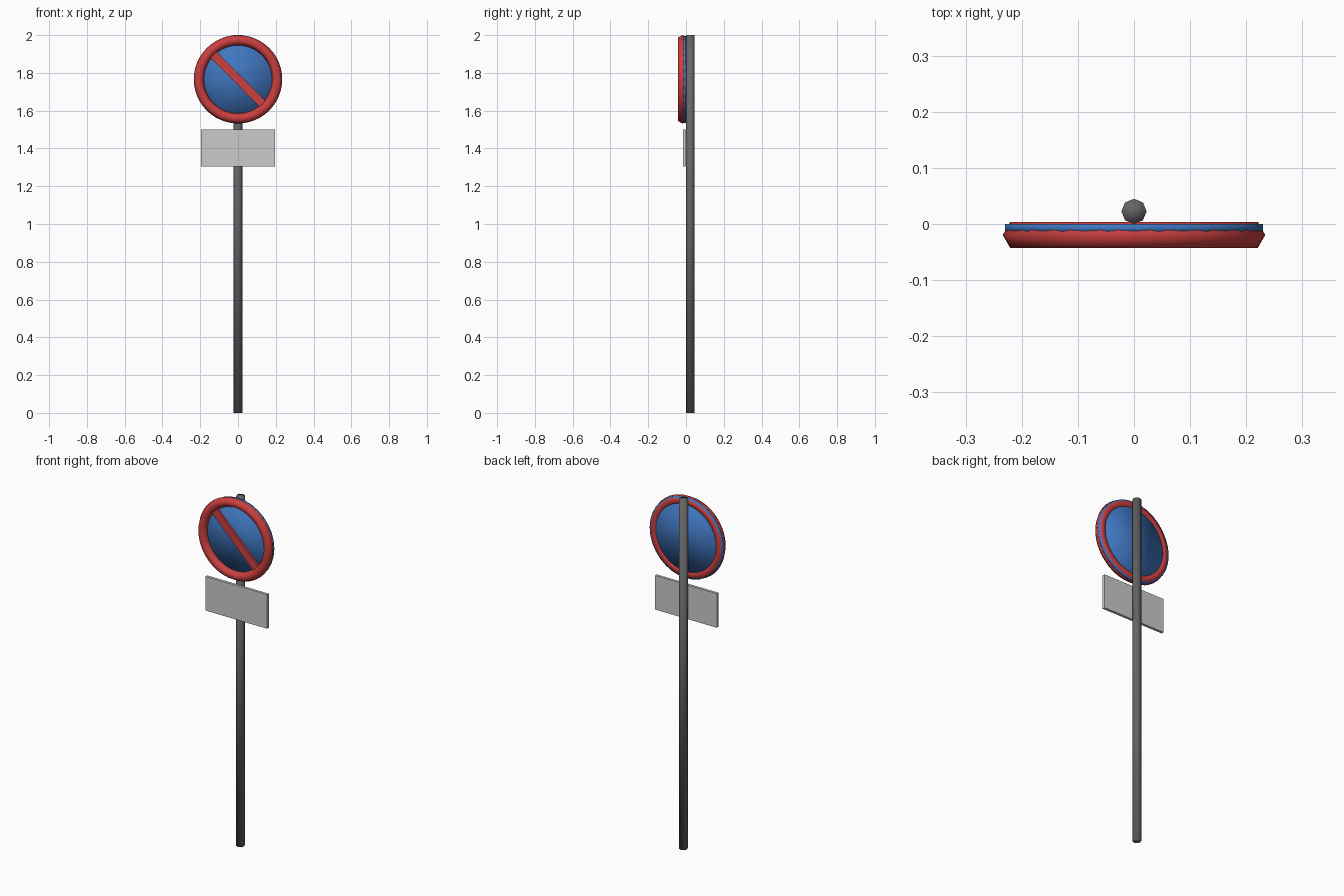
import bpy
from math import radians

if "Cube" in bpy.data.objects:
    bpy.data.objects.remove(bpy.data.objects["Cube"])

SIGN_Z = 1.766  # height of the round sign's centre


def material(name, rgb):
    m = bpy.data.materials.new(name)
    m.diffuse_color = (*rgb, 1)
    m.use_nodes = True
    m.node_tree.nodes["Principled BSDF"].inputs["Base Color"].default_value = m.diffuse_color
    return m


def finish(name, mat=None, smooth=False):
    ob = bpy.context.object
    ob.name = name
    if mat:
        ob.data.materials.append(mat)
    if smooth:
        bpy.ops.object.shade_smooth()
    return ob


def box(name, size, loc, mat=None, tilt=0):
    bpy.ops.mesh.primitive_cube_add(size=1, location=loc)
    ob = finish(name, mat)
    ob.scale = size
    ob.rotation_euler = (0, tilt, 0)
    return ob


red = material("red", (0.60, 0.05, 0.05))
blue = material("blue", (0.05, 0.18, 0.52))
dark = material("dark_grey", (0.13, 0.13, 0.14))
facing = (radians(90), 0, 0)

# Eight-sided pole behind the signs
bpy.ops.mesh.primitive_cylinder_add(vertices=8, radius=0.0225, depth=2,
                                    location=(0, 0.0225, 1))
finish("pole", dark, True)

# Blue round plate
bpy.ops.mesh.primitive_cylinder_add(vertices=32, radius=0.23, depth=0.015,
                                    location=(0, -0.0075, SIGN_Z), rotation=facing)
finish("sign_disc", blue, True)

# Red rim with a six-sided section
bpy.ops.mesh.primitive_torus_add(major_segments=48, minor_segments=6,
                                 major_radius=0.207, minor_radius=0.027,
                                 location=(0, -0.0195, SIGN_Z), rotation=facing)
finish("sign_rim", red, True)

# Diagonal red bar, ends tucked into the rim
box("diagonal_bar", (0.39, 0.018, 0.045), (0, -0.018, SIGN_Z), red, radians(45))

# Blank rectangular plate underneath
box("lower_plate", (0.39, 0.015, 0.195), (0, -0.0075, 1.4025))
